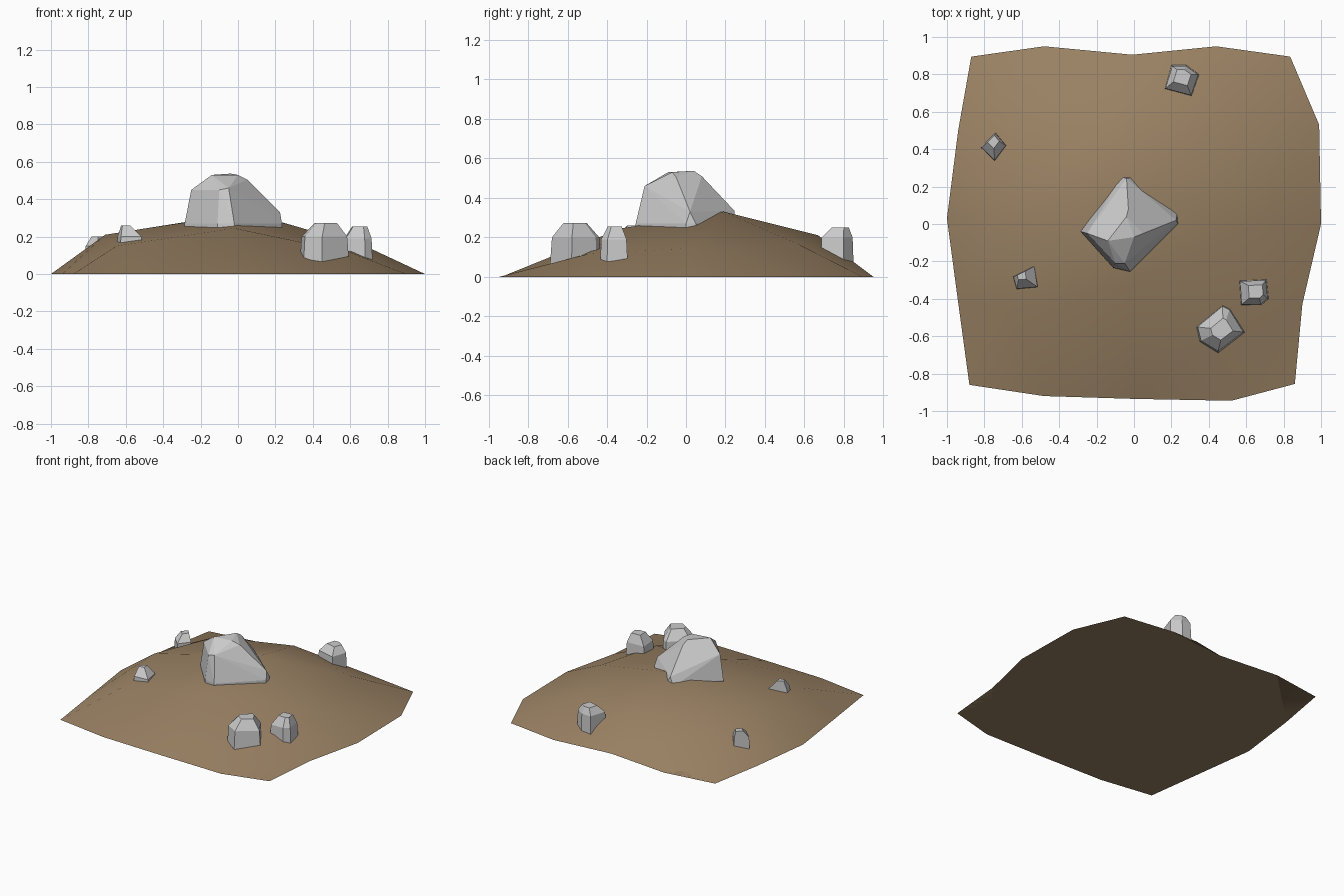
import bpy, bmesh, math
from mathutils import Vector

if "Cube" in bpy.data.objects:
    bpy.data.objects.remove(bpy.data.objects["Cube"])


def finish(name, bm, material=None):
    bmesh.ops.recalc_face_normals(bm, faces=bm.faces[:])
    mesh = bpy.data.meshes.new(name)
    bm.to_mesh(mesh)
    bm.free()
    obj = bpy.data.objects.new(name, mesh)
    bpy.context.collection.objects.link(obj)
    if material:
        mesh.materials.append(material)
    return obj


def hull(name, points):
    bm = bmesh.new()
    for p in points:
        bm.verts.new(p)
    res = bmesh.ops.convex_hull(bm, input=bm.verts[:])
    junk = {v for v in res["geom_interior"] if isinstance(v, bmesh.types.BMVert)}
    bmesh.ops.delete(bm, geom=list(junk), context='VERTS')
    bmesh.ops.dissolve_limit(bm, angle_limit=math.radians(4),
                             verts=bm.verts[:], edges=bm.edges[:])
    return finish(name, bm)


def rock(name, outline, z_base, z_shoulder, z_top, top, top_scale):
    """Chipped stone: base ring, slightly smaller shoulder ring, small top facet."""
    c = Vector((sum(p[0] for p in outline), sum(p[1] for p in outline))) / len(outline)
    pts = []
    for p in outline:
        d = Vector(p) - c
        pts.append((*p, z_base))
        pts.append((*(c + d * 0.92), z_shoulder))
        pts.append((*(Vector(top) + d * top_scale), z_top))
    return hull(name, pts)


# Mound: 5 x 5 grid, rim on the floor, closed flat base
soil = bpy.data.materials.new("soil")
soil.diffuse_color = (0.32, 0.22, 0.125, 1)
soil.use_nodes = True
soil.node_tree.nodes["Principled BSDF"].inputs["Base Color"].default_value = soil.diffuse_color
rows = [
    [(-.88, -.86, 0), (-.48, -.92, 0), (0, -.935, 0), (.52, -.945, 0), (.86, -.855, 0)],
    [(-.94, -.42, 0), (-.65, -.45, .15), (-.02, -.33, .245), (.6, -.5, .115), (.9, -.43, 0)],
    [(-1, .03, 0), (-.71, .02, .21), (.05, .19, .33), (.69, .02, .145), (1, 0, 0)],
    [(-.94, .5, 0), (-.57, .55, .17), (0, .67, .21), (.53, .57, .165), (.99, .53, 0)],
    [(-.87, .895, 0), (-.48, .95, 0), (-.01, .905, 0), (.44, .95, 0), (.835, .895, 0)],
]
bm = bmesh.new()
g = [[bm.verts.new(p) for p in row] for row in rows]
for j in range(4):
    for i in range(4):
        bm.faces.new((g[j][i], g[j][i + 1], g[j + 1][i + 1], g[j + 1][i]))
rim = g[0][:] + [g[j][4] for j in range(1, 5)] + g[4][3::-1] + [g[j][0] for j in (3, 2, 1)]
bm.faces.new(rim[::-1])
mound = finish("mound", bm, soil)
bpy.context.view_layer.objects.active = mound
mound.select_set(True)
bpy.ops.object.shade_smooth_by_angle(angle=math.radians(50))
mound.select_set(False)

# Large boulder on the summit
foot = [(-.285, -.04), (-.11, -.235), (-.02, -.255), (.235, 0), (.23, .05),
        (0, .25), (-.07, .25)]
crown = [(-.25, -.05, .45), (-.10, -.21, .45), (-.05, -.21, .46), (-.14, -.09, .53),
         (0, -.07, .53), (-.04, .04, .537), (.05, -.05, .505), (-.03, .08, .51),
         (.225, .02, .33), (-.04, .245, .335)]
hull("boulder", [(x, y, .2) for x, y in foot] + [(x, y, .27) for x, y in foot] + crown)

# Smaller stones around the slope
rock("front_stone", [(.33, -.55), (.475, -.43), (.515, -.45), (.595, -.58), (.45, -.69), (.35, -.63)],
     .05, .2, .273, (.465, -.56), .45)
rock("right_stone", [(.56, -.30), (.71, -.295), (.72, -.40), (.68, -.435), (.57, -.435)],
     .06, .19, .255, (.655, -.365), .5)
rock("back_stone", [(.16, .72), (.2, .85), (.28, .85), (.35, .80), (.31, .68)],
     .05, .2, .25, (.26, .79), .5)
rock("left_stone", [(-.65, -.28), (-.53, -.22), (-.51, -.34), (-.63, -.35)],
     .12, .2, .26, (-.6, -.28), .35)
rock("back_left_stone", [(-.82, .41), (-.74, .49), (-.68, .42), (-.745, .335)],
     .05, .15, .2, (-.75, .44), .45)
